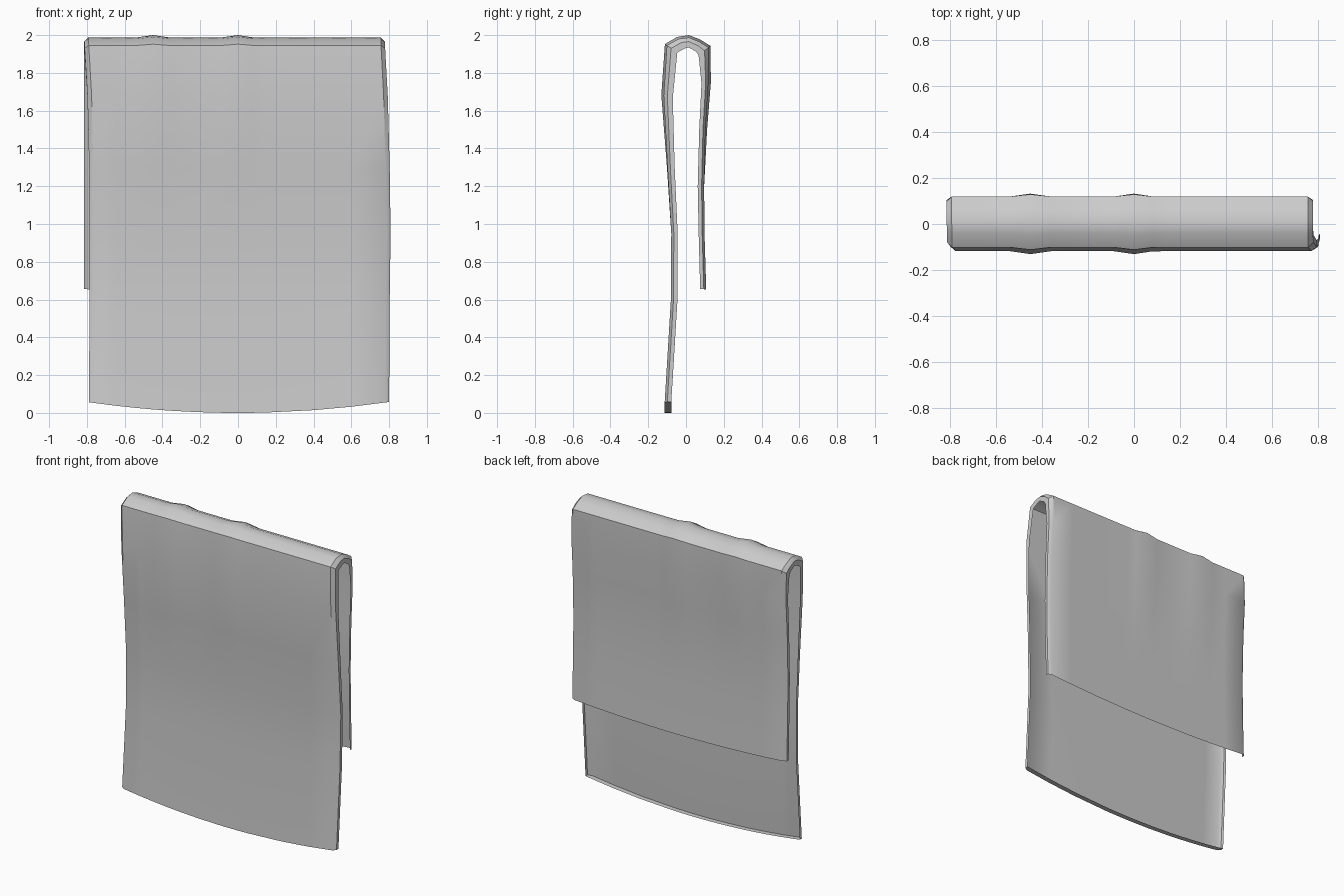
import bpy, bmesh, math
from mathutils import Vector

if "Cube" in bpy.data.objects:
    bpy.data.objects.remove(bpy.data.objects["Cube"])

# Profile from front hem, over the fold, to back hem:
# (outer y, outer z, rim y, rim z, left x, right x)
PROFILE = [
    (-0.113, 0.060, -0.078, 0.060, -0.790, 0.800),
    (-0.080, 0.600, -0.045, 0.600, -0.785, 0.803),
    (-0.078, 0.950, -0.044, 0.950, -0.785, 0.808),
    (-0.098, 1.300, -0.060, 1.300, -0.788, 0.803),
    (-0.118, 1.680, -0.070, 1.670, -0.797, 0.793),
    (-0.101, 1.945, -0.046, 1.908, -0.812, 0.779),
    (-0.040, 1.980,  0.000, 1.932, -0.813, 0.778),
    ( 0.015, 1.987,  0.015, 1.934, -0.814, 0.778),
    ( 0.070, 1.965,  0.055, 1.912, -0.814, 0.778),
    ( 0.119, 1.935,  0.067, 1.890, -0.814, 0.778),
    ( 0.119, 1.750,  0.082, 1.745, -0.814, 0.778),
    ( 0.103, 1.500,  0.070, 1.500, -0.814, 0.778),
    ( 0.096, 1.200,  0.062, 1.200, -0.814, 0.778),
    ( 0.098, 0.950,  0.067, 0.950, -0.814, 0.778),
    ( 0.107, 0.655,  0.075, 0.655, -0.814, 0.778),
]
INNER_X = [-0.65, -0.54, -0.45, -0.36, -0.22, -0.09, 0, 0.08, 0.15, 0.4, 0.6]


def bump(x, z):
    """Two soft wrinkles across the fold, fading down the sheets."""
    wave = sum(max(0, 1 - abs(x - c) / 0.085) for c in (-0.45, 0.0))
    return 0.013 * wave * min(1, max(0, (z - 1.2) / 0.45))


def columns(left, right):
    """x positions with how far each is turned in towards the rim."""
    cols = [(left, 1.0), (left, 0.4), (left + 0.022, 0.0)]
    cols += [(x, 0.0) for x in INNER_X]
    return cols + [(right - 0.022, 0.0), (right, 0.4), (right, 1.0)]


def make_row(bm, index, hem=False):
    oy, oz, iy, iz, left, right = PROFILE[index]
    outer, inner = Vector((0, oy, oz)), Vector((0, iy, iz))
    out = (outer - inner).normalized()
    row = []
    for x, turn in columns(left, right):
        p = outer.lerp(inner, 1.0 if hem else turn)
        p += out * bump(x, oz)
        p.x = x
        sag = max(0, 1 - (x / 0.8) ** 2)
        if index == 0:
            p.z -= 0.058 * sag
        elif index == len(PROFILE) - 1 and turn == 0:
            p.z -= 0.03 * sag
        row.append(bm.verts.new(p))
    return row


# Draped sheet with turned side rims and a front hem
bm = bmesh.new()
rows = [make_row(bm, 0, hem=True)]
rows += [make_row(bm, i) for i in range(len(PROFILE))]
for a, b in zip(rows, rows[1:]):
    for j in range(len(a) - 1):
        bm.faces.new((a[j], a[j + 1], b[j + 1], b[j]))
bmesh.ops.remove_doubles(bm, verts=bm.verts, dist=0.0005)
# Rest the hem on the ground
low = min(v.co.z for v in bm.verts)
bmesh.ops.translate(bm, verts=[v for v in bm.verts if v.co.z < 0.1], vec=(0, 0, -low))

mesh = bpy.data.meshes.new("hanging_towel")
bm.to_mesh(mesh)
bm.free()
towel = bpy.data.objects.new("hanging_towel", mesh)
bpy.context.collection.objects.link(towel)
bpy.context.view_layer.objects.active = towel
towel.select_set(True)
bpy.ops.object.shade_smooth_by_angle(angle=math.radians(35))
